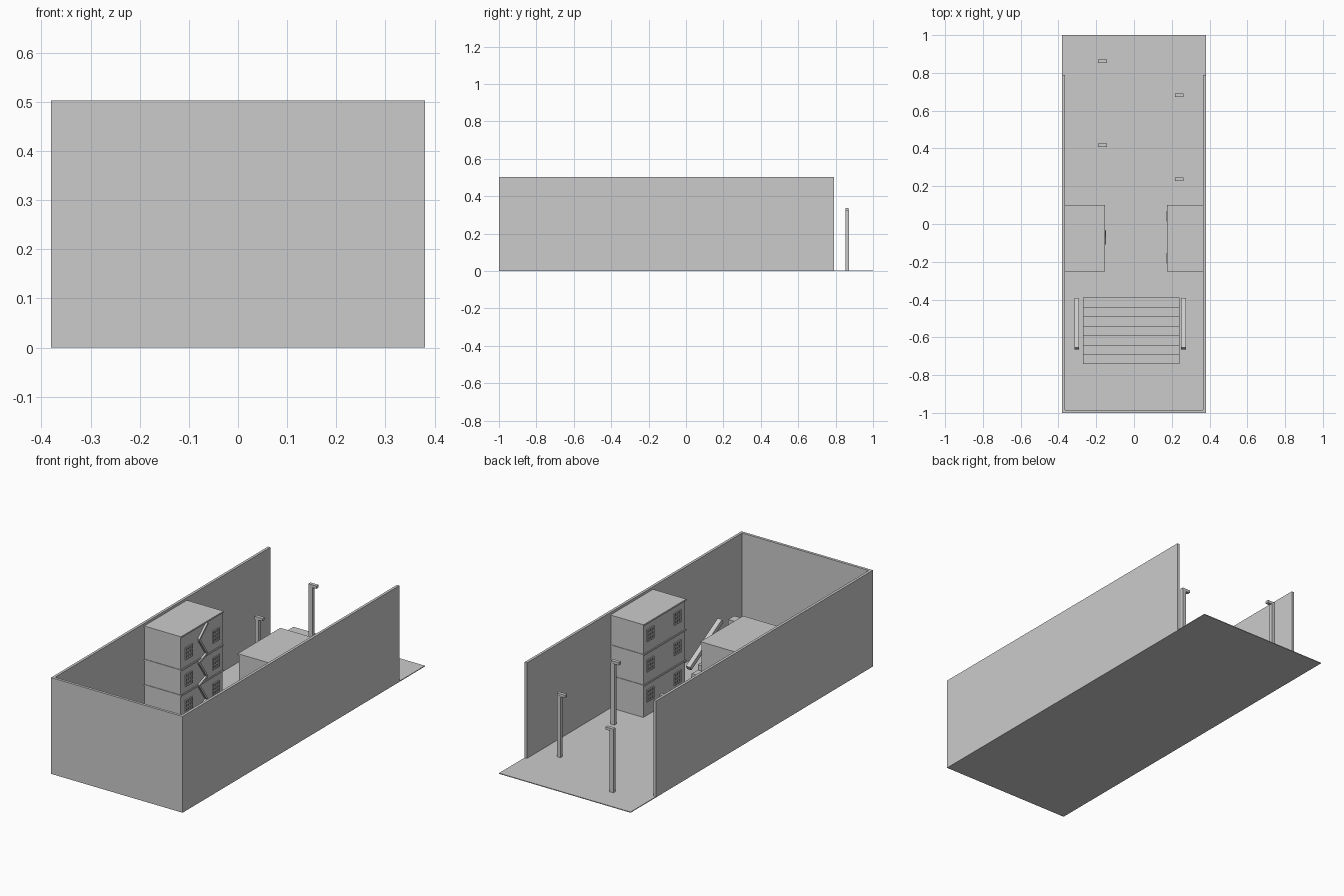
import bpy, bmesh, math
from mathutils import Matrix, Vector

if "Cube" in bpy.data.objects:
    bpy.data.objects.remove(bpy.data.objects["Cube"])


def make(name, boxes):
    """One object from boxes (x0, x1, y0, y1, z0, z1)."""
    bm = bmesh.new()
    for x0, x1, y0, y1, z0, z1 in boxes:
        m = Matrix.Translation(((x0 + x1) / 2, (y0 + y1) / 2, (z0 + z1) / 2))
        m = m @ Matrix.Diagonal((abs(x1 - x0), y1 - y0, z1 - z0, 1))
        bmesh.ops.create_cube(bm, size=1, matrix=m)
    bmesh.ops.recalc_face_normals(bm, faces=bm.faces)
    me = bpy.data.meshes.new(name)
    bm.to_mesh(me)
    bm.free()
    ob = bpy.data.objects.new(name, me)
    bpy.context.collection.objects.link(ob)
    return ob


def slanted(name, x, width, thick, a, b):
    """Beam in the yz plane running from a to b."""
    a, b = Vector(a), Vector(b)
    d = b - a
    ob = make(name, [(-width / 2, width / 2, -d.length / 2, d.length / 2, -thick / 2, thick / 2)])
    mid = (a + b) / 2
    ob.location = (x, mid.x, mid.y)
    ob.rotation_euler.x = math.atan2(d.y, d.x)
    return ob


# ground and enclosing walls
make("ground", [(-.38, .38, -1, 1, 0, .004)])
make("left_wall", [(-.38, -.366, -.986, .79, .004, .503)])
make("right_wall", [(.366, .38, -.986, .79, .004, .503)])
make("front_wall", [(-.38, .38, -1, -.986, .004, .503)])


def building(name, wall_x, face_x, levels, window_z):
    s = 1 if face_x > wall_x else -1
    lo, hi = sorted((wall_x, face_x))
    make(name + "_block", [(lo, hi, -.248, .098, .004, .484)])
    # floor ledges and roof slab
    lo, hi = sorted((wall_x, face_x + s * .004))
    make(name + "_ledges", [(lo, hi, -.251, .101, z - .004, z + .004) for z in levels])
    # barred windows
    w, h, t = .056, .064, .006
    bars = []
    xs = sorted((face_x - s * .002, face_x + s * .005))
    for yc in (-.182, .042):
        for zc in window_z:
            for i in range(4):
                y = yc - w / 2 + i * (w - t) / 3
                z = zc - h / 2 + i * (h - t) / 3
                bars.append((*xs, y, y + t, zc - h / 2, zc + h / 2))
                bars.append((*xs, yc - w / 2, yc + w / 2, z, z + t))
    make(name + "_windows", bars)


building("left_building", -.366, -.158, (.18, .312, .486), (.11, .245, .385))
building("right_building", .366, .178, (.17, .33, .486), (.105, .262, .42))

# zigzag fire escape on the left building
zig = [(-.035, .48), (-.105, .42), (-.04, .325), (-.105, .30),
       (-.04, .205), (-.105, .18), (-.04, .085), (-.105, .06)]
for i, (a, b) in enumerate(zip(zig, zig[1:])):
    slanted(f"fire_escape_flight_{i}", -.153, .012, .010, a, b)

# staircase rising towards the front
make("steps", [(-.27, .24, -.39 - (i + 1) * .05, -.39 - i * .05, .004, .03 + i * .028)
               for i in range(7)])
for side, x in (("left", -.303), ("right", .262)):
    slanted(side + "_stair_rail", x, .025, .022, (-.396, .05), (-.659, .2))

# street lamps, arms turned to the middle
for i, (x, y, s) in enumerate([(-.19, .862, 1), (.262, .683, -1), (-.19, .418, 1), (.262, .238, -1)]):
    px = sorted((x, x + s * .022))
    hx = sorted((x, x + s * .046))
    make(f"lamp_post_{i}", [(*px, y - .008, y + .009, .004, .325)])
    make(f"lamp_head_{i}", [(*hx, y - .01, y + .008, .322, .336)])
